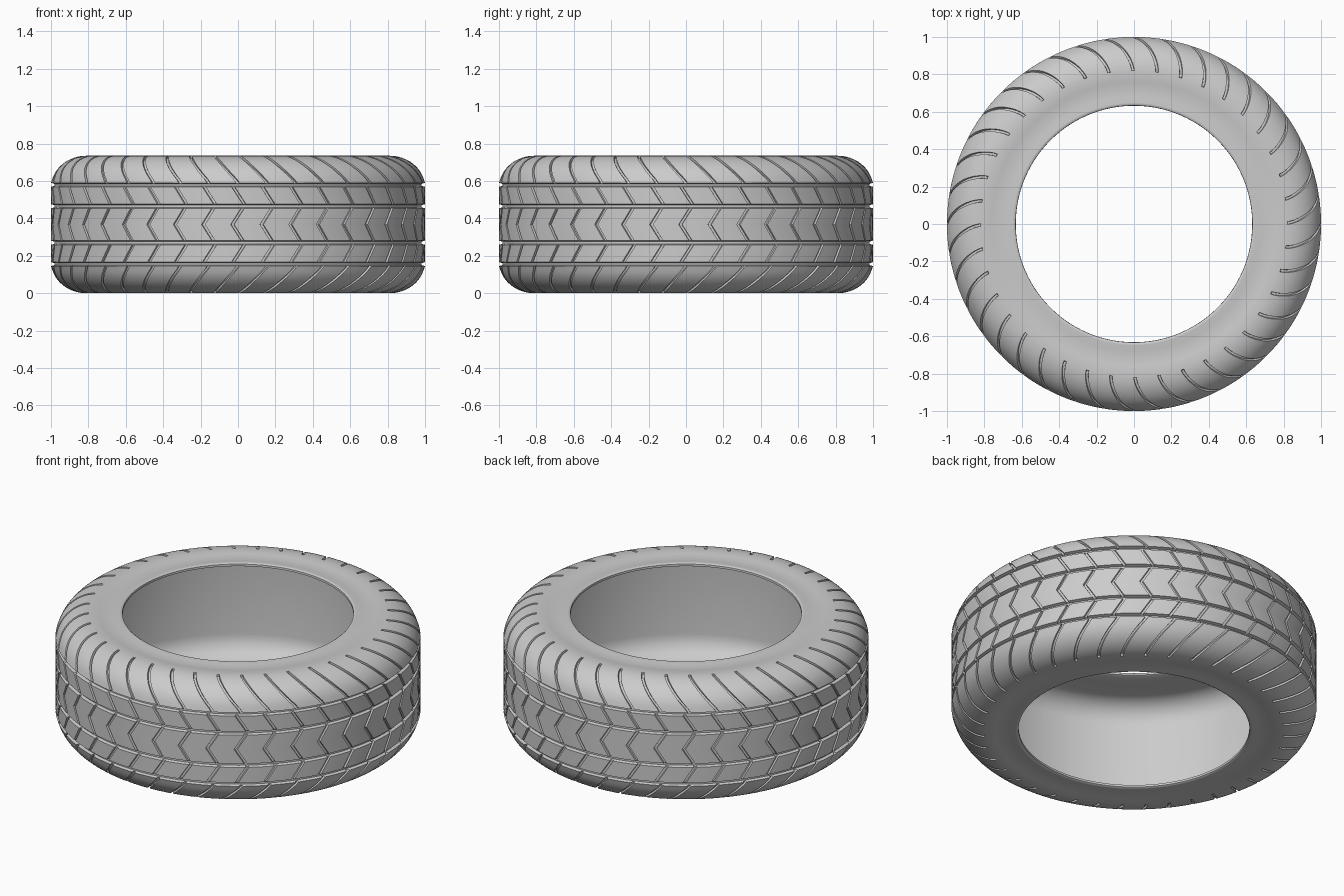
import bpy, bmesh
from math import sin, cos, pi, radians

if "Cube" in bpy.data.objects:
    bpy.data.objects.remove(bpy.data.objects["Cube"])

SECTORS = 40          # tread pattern repeats
STEP = 2 * pi / SECTORS
MID = 0.3675          # half of the tyre width
DEPTH = 0.018         # ring groove depth
E = 0.002             # cross groove wall run-out
R = 0.005             # ring groove wall run-out

# Columns in one sector: (angle, groove factor)
W = 0.009
columns = [(-W, 0), (-W + E, 1), (W - E, 1), (W, 0)]
columns += [(W + (STEP - 2 * W) * k / 4, 0) for k in (1, 2, 3)]

# Half profile rows: (radius, height from middle, twist, cross groove, ring groove)
CROSS = 0.7
rows = [(1, 0, -0.03, CROSS, 0)]


def ring(z0, z1, twist0, twist1):
    """Groove running round the tread between two bands."""
    rows.extend([(1, z0, twist0, CROSS, 0), (1, z0 + R, twist0, CROSS, 1),
                 (1, z1 - R, twist1, CROSS, 1), (1, z1, twist1, CROSS, 0)])


ring(0.0865, 0.1085, 0.025, 0.034)
ring(0.2015, 0.2225, -0.026, 0.0)

# Rounded shoulder with curved cross grooves
CR, CZ, A, B = 0.81, 0.1975, 0.19, 0.17
T0, T1 = 10, 86
for k in range(1, 15):
    u = k / 14
    t = radians(T0 + (T1 - T0) * u)
    rows.append((CR + A * cos(t), CZ + B * sin(t),
                 -0.15 * (1 - (1 - u) ** 1.4), CROSS, 0))
END = -0.15
t = radians(T1 + 0.8)
rows.append((CR + A * cos(t), CZ + B * sin(t), END, 0, 0))

# Dished side wall, raised bead lip and hollow inside
for r, z in [(0.81, 0.3675), (0.778, 0.3672), (0.76, 0.364), (0.72, 0.360),
             (0.68, 0.361), (0.648, 0.3655), (0.641, 0.3655), (0.633, 0.360),
             (0.632, 0.348), (0.64, 0.344), (0.72, 0.343)]:
    rows.append((r, z, END, 0, 0))
for k in range(9):
    t = radians(90 - 90 * k / 8)
    rows.append((0.835 + 0.13 * cos(t), 0.215 + 0.13 * sin(t), END, 0, 0))
rows.append((0.965, 0, END, 0, 0))

# Full closed profile: upper half, then mirrored lower half
full = rows + [(r, -z, tw, c, g) for r, z, tw, c, g in rows[-2:0:-1]]
n = len(full)


def make_tyre():
    bm = bmesh.new()
    grid = []
    for i, (r, z, twist, cross, groove) in enumerate(full):
        a, b = full[i - 1], full[(i + 1) % n]
        dr, dz = b[0] - a[0], b[1] - a[1]
        length = (dr * dr + dz * dz) ** 0.5
        loop = []
        for s in range(SECTORS):
            for angle, factor in columns:
                d = DEPTH * max(groove, cross * factor)
                rr, zz = r - d * dz / length, z + d * dr / length
                th = -pi / 2 + s * STEP + angle + twist
                loop.append(bm.verts.new((rr * cos(th), rr * sin(th), MID + zz)))
        grid.append(loop)
    m = len(grid[0])
    for i in range(n):
        lo, hi = grid[i], grid[(i + 1) % n]
        for j in range(m):
            k = (j + 1) % m
            bm.faces.new((lo[j], lo[k], hi[k], hi[j]))
    bmesh.ops.recalc_face_normals(bm, faces=bm.faces)
    mesh = bpy.data.meshes.new("tyre")
    bm.to_mesh(mesh)
    bm.free()
    ob = bpy.data.objects.new("tyre", mesh)
    bpy.context.collection.objects.link(ob)
    return ob


tyre = make_tyre()
bpy.context.view_layer.objects.active = tyre
tyre.select_set(True)
bpy.ops.object.shade_smooth_by_angle(angle=radians(35))
